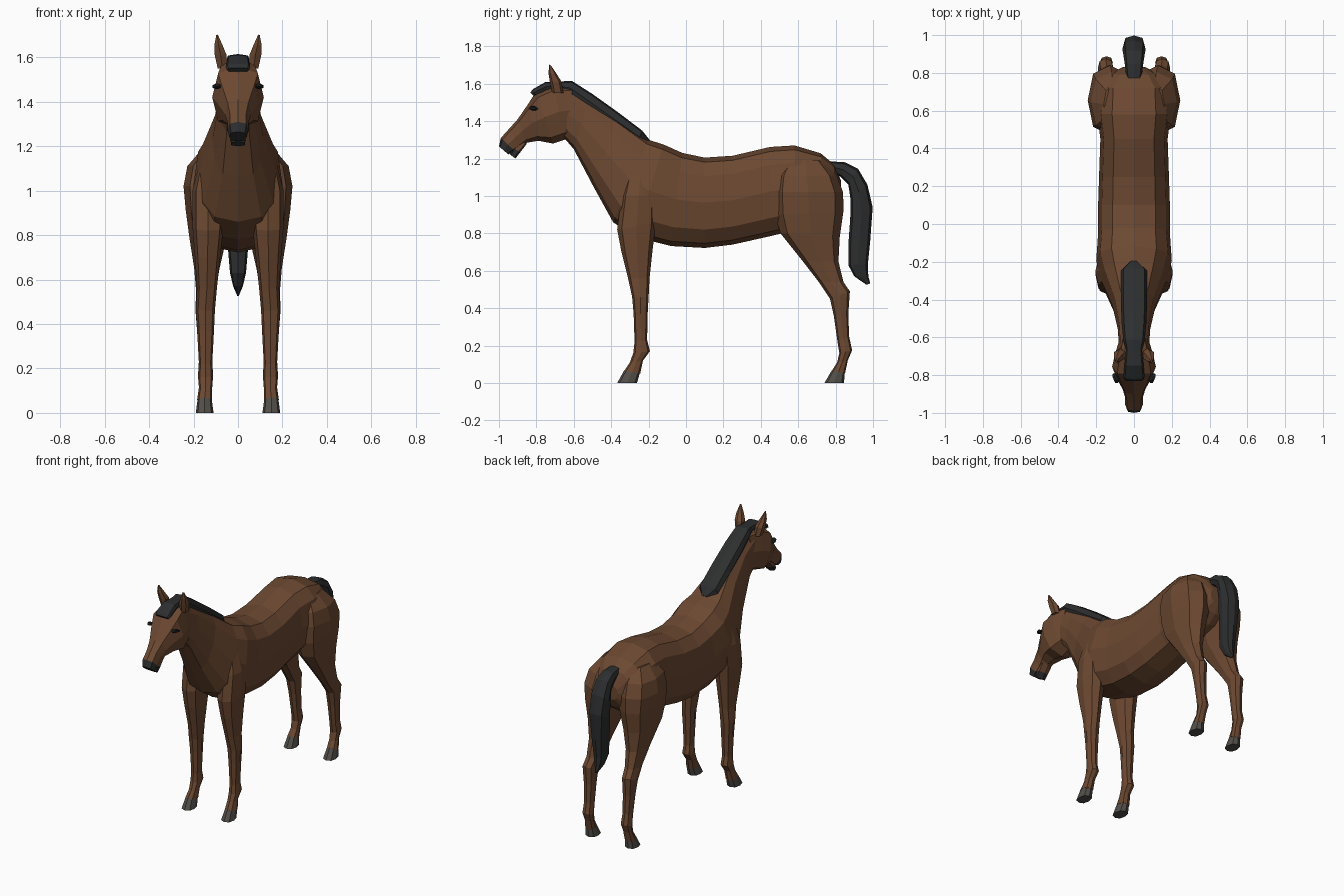
import bpy, bmesh, math


def material(name, rgb):
    m = bpy.data.materials.new(name)
    m.diffuse_color = (*rgb, 1)
    return m


BROWN = material("chestnut brown", (0.150, 0.066, 0.031))
DARK = material("charcoal hair", (0.026, 0.027, 0.028))
HOOF = material("hoof grey", (0.085, 0.077, 0.066))
EYE = material("eye black", (0.012, 0.012, 0.012))


def loft(name, sections, mats, n=8, power=0.8, mirror=False, rule=None):
    """Skin rings; each section is (y1, z1, y2, z2, half width, centre x)."""
    bm = bmesh.new()
    rings = []
    for y1, z1, y2, z2, w, *cx in sections:
        x0 = cx[0] if cx else 0
        ring = []
        for i in range(n):
            a = 2 * math.pi * i / n
            s, c = math.sin(a), math.cos(a)
            s = math.copysign(abs(s) ** power, s)
            c = math.copysign(abs(c) ** power, c)
            ring.append(bm.verts.new((x0 + w * s,
                                      (y1 + y2) / 2 + (y1 - y2) / 2 * c,
                                      (z1 + z2) / 2 + (z1 - z2) / 2 * c)))
        rings.append(ring)
    for a, b in zip(rings, rings[1:]):
        for i in range(n):
            j = (i + 1) % n
            bm.faces.new((a[i], a[j], b[j], b[i]))
    bm.faces.new(rings[0])
    bm.faces.new(rings[-1])
    bmesh.ops.recalc_face_normals(bm, faces=bm.faces)
    if rule:
        for f in bm.faces:
            f.material_index = int(rule(f.calc_center_median()))
    me = bpy.data.meshes.new(name)
    bm.to_mesh(me)
    bm.free()
    for m in mats:
        me.materials.append(m)
    ob = bpy.data.objects.new(name, me)
    bpy.context.collection.objects.link(ob)
    if mirror:
        mod = ob.modifiers.new("mirror", "MIRROR")
        mod.use_mirror_merge = False
    return ob


# Trunk and neck in one skin, from poll to rump
loft("body_and_neck", [
    (-0.66, 1.59, -0.66, 1.32, 0.080),
    (-0.52, 1.52, -0.60, 1.25, 0.085),
    (-0.36, 1.41, -0.50, 1.06, 0.115),
    (-0.20, 1.30, -0.39, 0.86, 0.175),
    (-0.12, 1.275, -0.27, 0.78, 0.200),
    (-0.02, 1.23, -0.08, 0.732, 0.190),
    (0.10, 1.205, 0.10, 0.722, 0.190),
    (0.25, 1.215, 0.25, 0.740, 0.185),
    (0.45, 1.262, 0.45, 0.785, 0.178),
    (0.58, 1.270, 0.60, 0.82, 0.195),
    (0.72, 1.228, 0.74, 0.87, 0.185),
    (0.79, 1.170, 0.80, 0.92, 0.130),
    (0.83, 1.080, 0.83, 0.98, 0.060)], [BROWN], n=12, power=0.75)

# Head, with dark skin at the nose
loft("head", [
    (-0.61, 1.595, -0.60, 1.32, 0.075),
    (-0.71, 1.600, -0.65, 1.30, 0.098),
    (-0.80, 1.560, -0.71, 1.28, 0.116),
    (-0.845, 1.49, -0.79, 1.295, 0.092),
    (-0.90, 1.41, -0.85, 1.285, 0.060),
    (-0.945, 1.36, -0.885, 1.26, 0.048),
    (-0.990, 1.31, -0.915, 1.24, 0.048),
    (-1.000, 1.265, -0.95, 1.222, 0.040)], [BROWN, DARK], power=0.75,
    rule=lambda c: c.y < -0.935 and c.z < 1.30)
loft("lower_lip", [
    (-0.88, 1.29, -0.85, 1.28, 0.040),
    (-0.925, 1.255, -0.885, 1.235, 0.040),
    (-0.942, 1.222, -0.912, 1.200, 0.034)], [BROWN, DARK], n=6,
    rule=lambda c: c.z < 1.25)

# Hind legs, including the haunches
loft("hind_leg", [
    (0.54, 1.19, 0.73, 1.19, 0.050, 0.110),
    (0.485, 1.11, 0.805, 1.11, 0.110, 0.118),
    (0.470, 1.02, 0.840, 1.02, 0.118, 0.127),
    (0.475, 0.90, 0.842, 0.92, 0.105, 0.130),
    (0.505, 0.80, 0.822, 0.78, 0.084, 0.135),
    (0.625, 0.65, 0.815, 0.65, 0.057, 0.140),
    (0.710, 0.54, 0.842, 0.54, 0.043, 0.145),
    (0.770, 0.45, 0.876, 0.49, 0.042, 0.150),
    (0.790, 0.36, 0.868, 0.37, 0.036, 0.148),
    (0.810, 0.22, 0.872, 0.25, 0.030, 0.146),
    (0.820, 0.16, 0.888, 0.175, 0.034, 0.146),
    (0.808, 0.11, 0.865, 0.12, 0.030, 0.146),
    (0.780, 0.065, 0.850, 0.05, 0.034, 0.150)], [BROWN], mirror=True)
loft("hind_hoof", [
    (0.780, 0.068, 0.848, 0.052, 0.032, 0.150),
    (0.740, 0.0, 0.845, 0.0, 0.040, 0.150)], [HOOF], mirror=True)

# Front legs, including the shoulders
loft("front_leg", [
    (-0.31, 1.14, -0.17, 1.14, 0.040, 0.130),
    (-0.345, 1.00, -0.16, 1.00, 0.070, 0.135),
    (-0.368, 0.82, -0.160, 0.86, 0.070, 0.135),
    (-0.345, 0.70, -0.180, 0.70, 0.057, 0.137),
    (-0.310, 0.56, -0.195, 0.56, 0.045, 0.140),
    (-0.288, 0.46, -0.200, 0.46, 0.043, 0.147),
    (-0.280, 0.37, -0.205, 0.37, 0.038, 0.146),
    (-0.275, 0.22, -0.208, 0.23, 0.030, 0.146),
    (-0.282, 0.16, -0.193, 0.17, 0.034, 0.146),
    (-0.300, 0.11, -0.230, 0.12, 0.030, 0.146),
    (-0.330, 0.065, -0.245, 0.05, 0.034, 0.150)], [BROWN], mirror=True)
loft("front_hoof", [
    (-0.330, 0.068, -0.247, 0.052, 0.032, 0.150),
    (-0.368, 0.0, -0.262, 0.0, 0.040, 0.150)], [HOOF], mirror=True)

# Mane, forelock and tail
loft("mane", [
    (-0.68, 1.612, -0.67, 1.56, 0.040),
    (-0.61, 1.615, -0.63, 1.54, 0.056),
    (-0.50, 1.545, -0.54, 1.47, 0.066),
    (-0.36, 1.445, -0.40, 1.37, 0.070),
    (-0.235, 1.350, -0.26, 1.28, 0.070),
    (-0.195, 1.300, -0.21, 1.27, 0.020)], [DARK], power=0.6)
loft("forelock", [
    (-0.66, 1.612, -0.66, 1.56, 0.042),
    (-0.75, 1.610, -0.74, 1.56, 0.050),
    (-0.82, 1.570, -0.80, 1.54, 0.056),
    (-0.832, 1.552, -0.815, 1.535, 0.050)], [DARK], power=0.5)
loft("tail", [
    (0.770, 1.185, 0.780, 1.13, 0.040),
    (0.850, 1.180, 0.830, 1.10, 0.048),
    (0.920, 1.145, 0.868, 1.06, 0.056),
    (0.970, 1.060, 0.880, 0.98, 0.062),
    (0.998, 0.940, 0.878, 0.88, 0.058),
    (0.985, 0.760, 0.868, 0.74, 0.046),
    (0.972, 0.630, 0.868, 0.63, 0.036),
    (0.975, 0.570, 0.900, 0.57, 0.022),
    (0.985, 0.532, 0.965, 0.525, 0.004)], [DARK], power=0.7)

# Ears
loft("ear", [
    (-0.715, 1.55, -0.655, 1.55, 0.024, 0.070),
    (-0.728, 1.61, -0.665, 1.61, 0.030, 0.078),
    (-0.735, 1.655, -0.690, 1.65, 0.021, 0.088),
    (-0.732, 1.702, -0.722, 1.698, 0.004, 0.094)],
    [BROWN], n=6, mirror=True)

# Eyes
loft("eye", [
    (-0.842, 1.470, -0.838, 1.466, 0.008, 0.092),
    (-0.830, 1.482, -0.824, 1.458, 0.016, 0.092),
    (-0.808, 1.480, -0.802, 1.458, 0.014, 0.102),
    (-0.794, 1.470, -0.790, 1.464, 0.006, 0.106)],
    [EYE], n=6, mirror=True)
